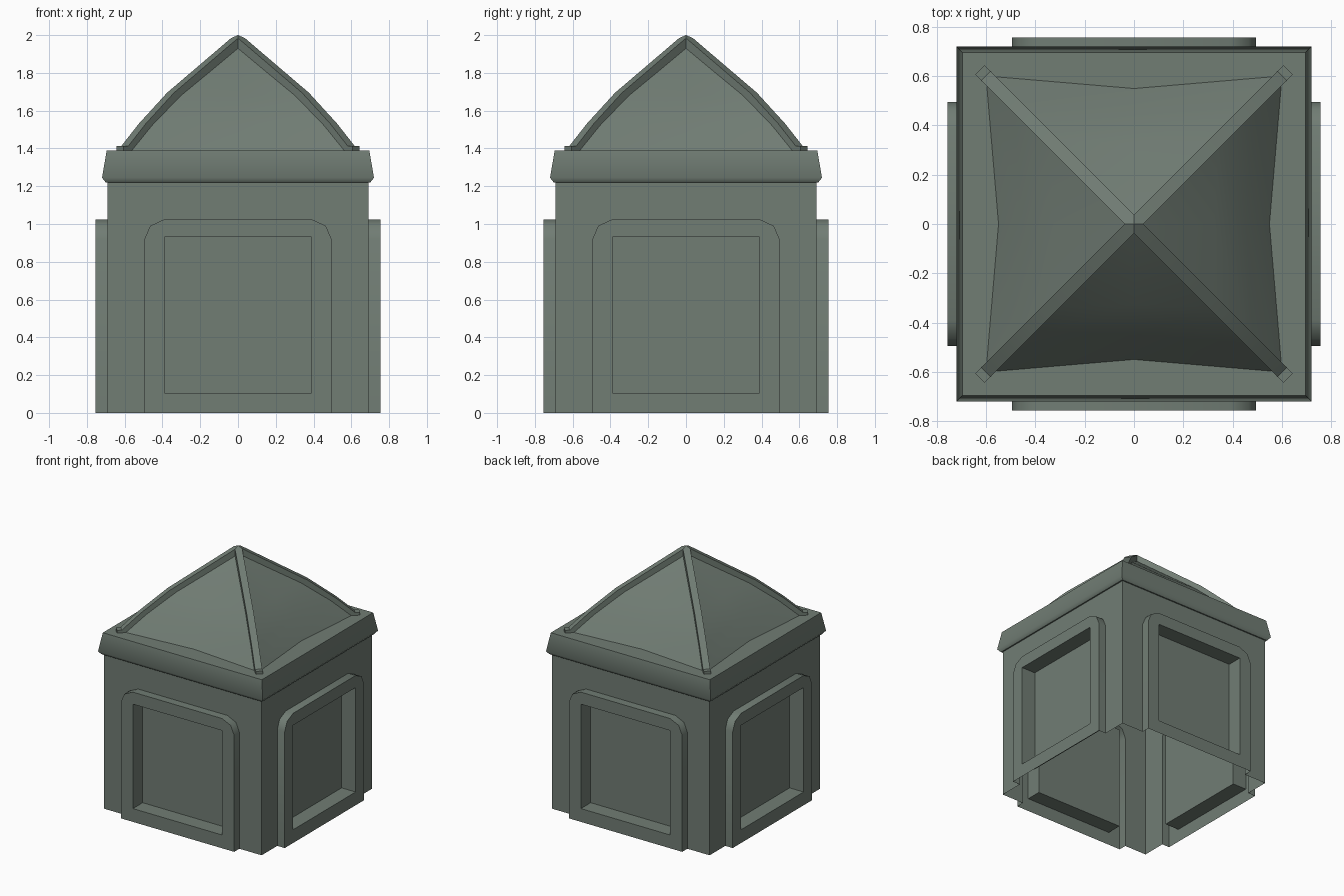
import bpy, bmesh, math
from mathutils import Matrix

if "Cube" in bpy.data.objects:
    bpy.data.objects.remove(bpy.data.objects["Cube"])

mat = bpy.data.materials.new("weathered grey green")
mat.diffuse_color = (0.165, 0.205, 0.175, 1)
mat.use_nodes = True
mat.node_tree.nodes["Principled BSDF"].inputs["Base Color"].default_value = mat.diffuse_color


def finish(bm, name, angle):
    bmesh.ops.remove_doubles(bm, verts=bm.verts, dist=0.0005)
    bmesh.ops.recalc_face_normals(bm, faces=bm.faces)
    me = bpy.data.meshes.new(name)
    bm.to_mesh(me)
    bm.free()
    me.materials.append(mat)
    ob = bpy.data.objects.new(name, me)
    bpy.context.collection.objects.link(ob)
    bpy.ops.object.select_all(action='DESELECT')
    ob.select_set(True)
    bpy.context.view_layer.objects.active = ob
    bpy.ops.object.shade_smooth_by_angle(angle=math.radians(angle))
    return ob


def face(bm, pts, m=Matrix.Identity(4)):
    bm.faces.new([bm.verts.new(m @ Matrix.Translation(p).to_translation()) for p in pts])


def strip(bm, a, b, closed, m=Matrix.Identity(4)):
    n = len(a)
    for i in range(n if closed else n - 1):
        j = (i + 1) % n
        face(bm, [a[i], a[j], b[j], b[i]], m)


def square(r, z):
    return [(-r, -r, z), (r, -r, z), (r, r, z), (-r, r, z)]


# Body: four open-bottomed walls, each with a raised arch frame and sunk panel
W, F, P, H = 0.69, 0.755, 0.633, 1.22
half = [(-0.495, 0), (-0.495, 0.92), (-0.465, 0.99), (-0.39, 1.025)]
arch = half + [(0, 1.025)] + [(-u, z) for u, z in reversed(half)]
hole = [(-0.39, 0.105), (-0.39, 0.93), (0, 0.93), (0.39, 0.93), (0.39, 0.105), (0, 0.105)]


def at(pts, d):
    return [(u, -d, z) for u, z in pts]


bm = bmesh.new()
for k in range(4):
    m = Matrix.Rotation(k * math.pi / 2, 4, 'Z')
    face(bm, at([(-W, 0)] + arch + [(W, 0), (W, H), (-W, H)], W), m)
    strip(bm, at(arch, W), at(arch, F), False, m)
    for s in (-1, 1):
        outline = [(0, 0)] + half + [(0, 1.025), (0, 0.93), (-0.39, 0.93),
                                     (-0.39, 0.105), (0, 0.105)]
        face(bm, at([(-s * u, z) for u, z in outline], F), m)
    strip(bm, at(hole, F), at(hole, P), True, m)
    face(bm, at(hole, P), m)

# Cornice: flared band with a flat top
rings = [square(r, z) for r, z in [(W, H), (0.70, H), (0.72, 1.245), (0.695, 1.39)]]
for a, b in zip(rings, rings[1:]):
    strip(bm, a, b, True)
face(bm, rings[-1])
finish(bm, "body_and_cornice", 50)

# Roof: curved pyramid whose sides are pulled in at the middle
bm = bmesh.new()
levels = [(0.60, 0.915, 1.39), (0.485, 0.935, 1.53), (0.34, 0.96, 1.68), (0.0, 1, 1.96)]


def roof_ring(r, pull, z):
    q = r * pull
    return [(-r, -r, z), (0, -q, z), (r, -r, z), (q, 0, z),
            (r, r, z), (0, q, z), (-r, r, z), (-q, 0, z)]


rings = [roof_ring(*l) for l in levels[:-1]]
for a, b in zip(rings, rings[1:]):
    strip(bm, a, b, True)
for i in range(8):
    face(bm, [rings[-1][i], rings[-1][(i + 1) % 8], (0, 0, 1.96)])
finish(bm, "roof", 40)

# Hip ribs: square bars along the roof corners, mitred at the peak
bm = bmesh.new()
w = 0.026
top = [(0.625, 1.39), (0.625, 1.412), (0.60, 1.412), (0.505, 1.533), (0.357, 1.695),
       (w / math.sqrt(2), 1.984)]
low = [(0.585, 1.39), (0.585, 1.39), (0.58, 1.39), (0.475, 1.52), (0.33, 1.67),
       (w / math.sqrt(2), 1.93)]


def side(pts, s):
    return [(x * math.sqrt(2), s * w, z) for x, z in pts]


for k in range(4):
    m = Matrix.Rotation(math.pi / 4 + k * math.pi / 2, 4, 'Z')
    strip(bm, side(top, -1), side(top, 1), False, m)
    for s in (-1, 1):
        face(bm, side(top[:3] + [low[2], low[0]], s), m)
        strip(bm, side(top[2:], s), side(low[2:], s), False, m)
    face(bm, [side(top, -1)[-1], side(top, 1)[-1], (0, 0, 2.0)], m)
finish(bm, "hip_ribs", 30)
